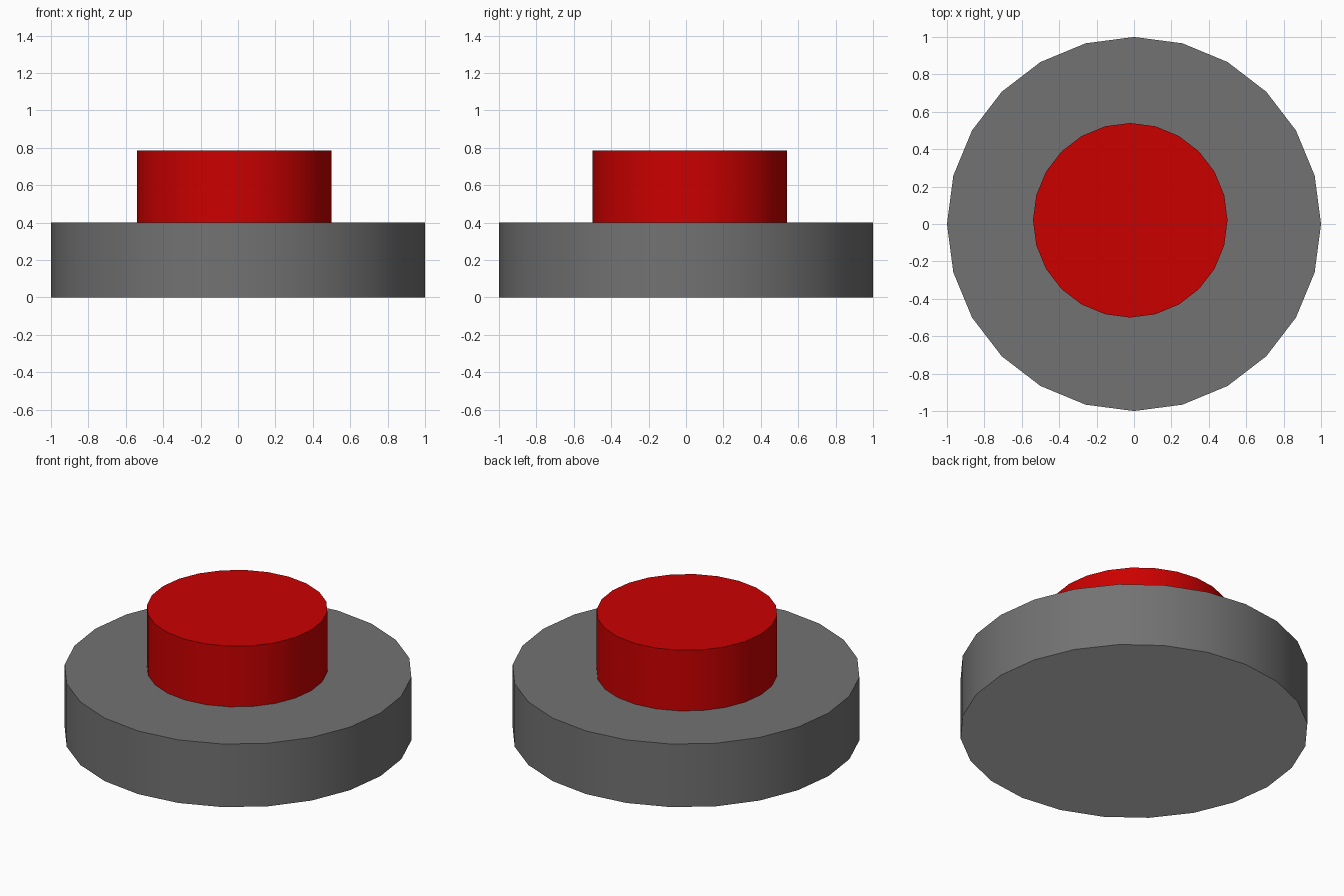
import bpy

if "Cube" in bpy.data.objects:
    bpy.data.objects.remove(bpy.data.objects["Cube"])


def disc(name, x, y, radius, bottom, top):
    """Upright 24-sided cylinder with smooth sides and sharp rims."""
    bpy.ops.mesh.primitive_cylinder_add(
        vertices=24, radius=radius, depth=top - bottom,
        location=(x, y, (bottom + top) / 2))
    obj = bpy.context.object
    obj.name = name
    bpy.ops.object.shade_smooth_by_angle()
    return obj


def material(name, color):
    mat = bpy.data.materials.new(name)
    mat.diffuse_color = (*color, 1)
    mat.use_nodes = True
    mat.node_tree.nodes["Principled BSDF"].inputs["Base Color"].default_value = mat.diffuse_color
    return mat


# Wide base: dark grey top and sides, lighter grey underside
base = disc("base", 0, 0, 1.0, 0.0, 0.4)
base.data.materials.append(material("dark_grey", (0.17, 0.17, 0.17)))
base.data.materials.append(material("underside_grey", (0.6, 0.6, 0.6)))
for face in base.data.polygons:
    if face.normal.z < -0.5:
        face.material_index = 1

# Red push button, slightly off centre and seated in the base
button = disc("push_button", -0.02, 0.02, 0.52, 0.39, 0.785)
button.data.materials.append(material("red", (0.6, 0.0, 0.0)))
